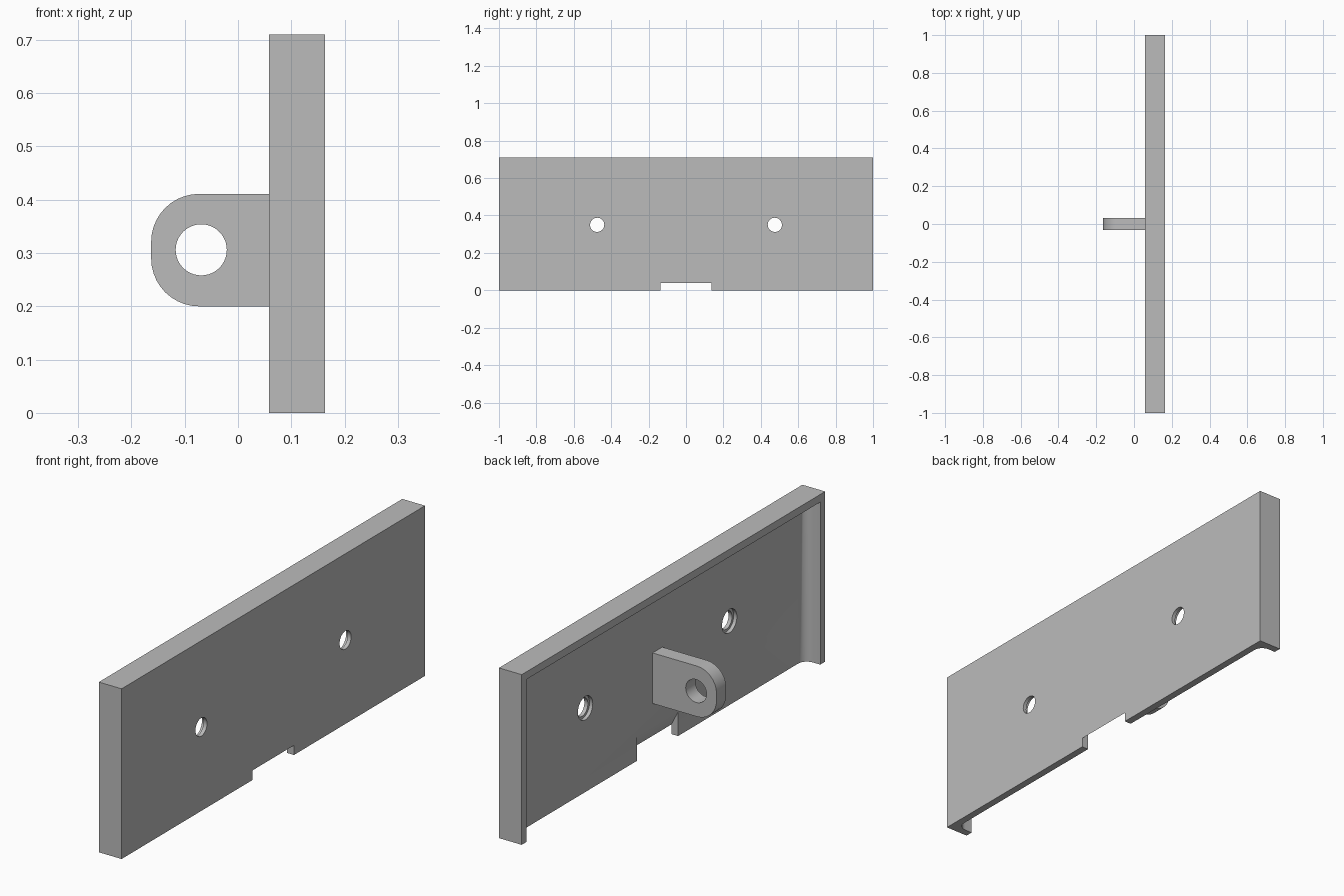
import bpy
import bmesh
from math import pi, sin, cos
from mathutils import Matrix, Vector

cube = bpy.data.objects.get("Cube")
if cube:
    bpy.data.objects.remove(cube, do_unlink=True)

GREY = (0.5, 0.5, 0.5, 1)
mat = bpy.data.materials.new("plain grey")
mat.use_nodes = True
mat.diffuse_color = GREY
mat.node_tree.nodes["Principled BSDF"].inputs["Base Color"].default_value = GREY

BACK, RIM, FLOOR = 0.163, 0.058, 0.132   # x of outer face, rim edge, tray floor
HEIGHT, WALL = 0.71, 0.032


def finish(name, bm):
    bmesh.ops.recalc_face_normals(bm, faces=bm.faces)
    mesh = bpy.data.meshes.new(name)
    bm.to_mesh(mesh)
    bm.free()
    mesh.materials.append(mat)
    obj = bpy.data.objects.new(name, mesh)
    bpy.context.collection.objects.link(obj)
    return obj


def box(name, lo, hi, bevel_rule=None, radius=0):
    lo, hi = Vector(lo), Vector(hi)
    bm = bmesh.new()
    bmesh.ops.create_cube(bm, size=1, matrix=Matrix.Translation((lo + hi) / 2)
                          @ Matrix.Diagonal((hi - lo).to_4d()))
    if bevel_rule:
        edges = [e for e in bm.edges if bevel_rule((e.verts[0].co + e.verts[1].co) / 2)]
        bmesh.ops.bevel(bm, geom=edges, offset=radius, segments=8, profile=0.5,
                        affect='EDGES')
    return finish(name, bm)


def cylinder(name, centre, radius, length, axis):
    bm = bmesh.new()
    turn = Matrix.Rotation(pi / 2, 4, 'Y' if axis == 'X' else 'X')
    bmesh.ops.create_cone(bm, cap_ends=True, segments=40, radius1=radius, radius2=radius,
                          depth=length, matrix=Matrix.Translation(centre) @ turn)
    return finish(name, bm)


def prism(name, outline, half_width):
    # Extrude an x-z outline along y
    bm = bmesh.new()
    face = bm.faces.new([bm.verts.new((x, -half_width, z)) for x, z in outline])
    new = bmesh.ops.extrude_face_region(bm, geom=[face])["geom"]
    bmesh.ops.translate(bm, vec=(0, 2 * half_width, 0),
                        verts=[v for v in new if isinstance(v, bmesh.types.BMVert)])
    return finish(name, bm)


def cut(obj, cutters):
    bpy.context.view_layer.objects.active = obj
    for cutter in cutters:
        cutter.hide_render = True
        mod = obj.modifiers.new("cut", 'BOOLEAN')
        mod.operation = 'DIFFERENCE'
        mod.solver = 'EXACT'
        mod.object = cutter
        bpy.ops.object.modifier_apply(modifier=mod.name)
        bpy.data.objects.remove(cutter, do_unlink=True)


# Tray-shaped plate, open at the bottom, with filleted inner corners
plate = box("mounting_plate", (RIM, -1, 0), (BACK, 1, HEIGHT))
cavity = box("cavity_cutter", (RIM - 0.1, WALL - 1, -0.2), (FLOOR, 1 - WALL, HEIGHT - WALL),
             lambda m: m.x > FLOOR - 0.001 and m.z > 0, 0.04)
# Bottom notch with a sloping top
notch = prism("notch_cutter", [(FLOOR - 0.03, -0.1), (BACK + 0.01, -0.1), (BACK + 0.01, 0.04),
                               (BACK, 0.04), (FLOOR, 0.1), (FLOOR - 0.03, 0.1)], 0.136)
cutters = [cavity, notch]
# Screw holes with a wider step on the inside
for y in (-0.475, 0.475):
    cutters.append(cylinder("hole_cutter", (BACK, y, 0.35), 0.038, 0.2, 'X'))
    cutters.append(cylinder("step_cutter", (FLOOR - 0.035, y, 0.35), 0.049, 0.1, 'X'))
cut(plate, cutters)

# Lug with rounded outer corners and a pivot hole
TIP, LOW, HIGH, R = -0.163, 0.2, 0.411, 0.09
outline = [(FLOOR + 0.002, LOW)]
for start, zc in ((1.5 * pi, LOW + R), (pi, HIGH - R)):
    for i in range(11):
        a = start - i * pi / 20
        outline.append((TIP + R + R * cos(a), zc + R * sin(a)))
outline.append((FLOOR + 0.002, HIGH))
lug = prism("pivot_lug", outline, 0.032)
cut(lug, [cylinder("pivot_cutter", (-0.069, 0, 0.306), 0.048, 0.3, 'Y')])

# Smooth shading with sharp edges kept
bpy.ops.object.select_all(action='DESELECT')
for obj in (plate, lug):
    obj.select_set(True)
bpy.context.view_layer.objects.active = plate
bpy.ops.object.shade_smooth_by_angle(angle=pi / 6)
